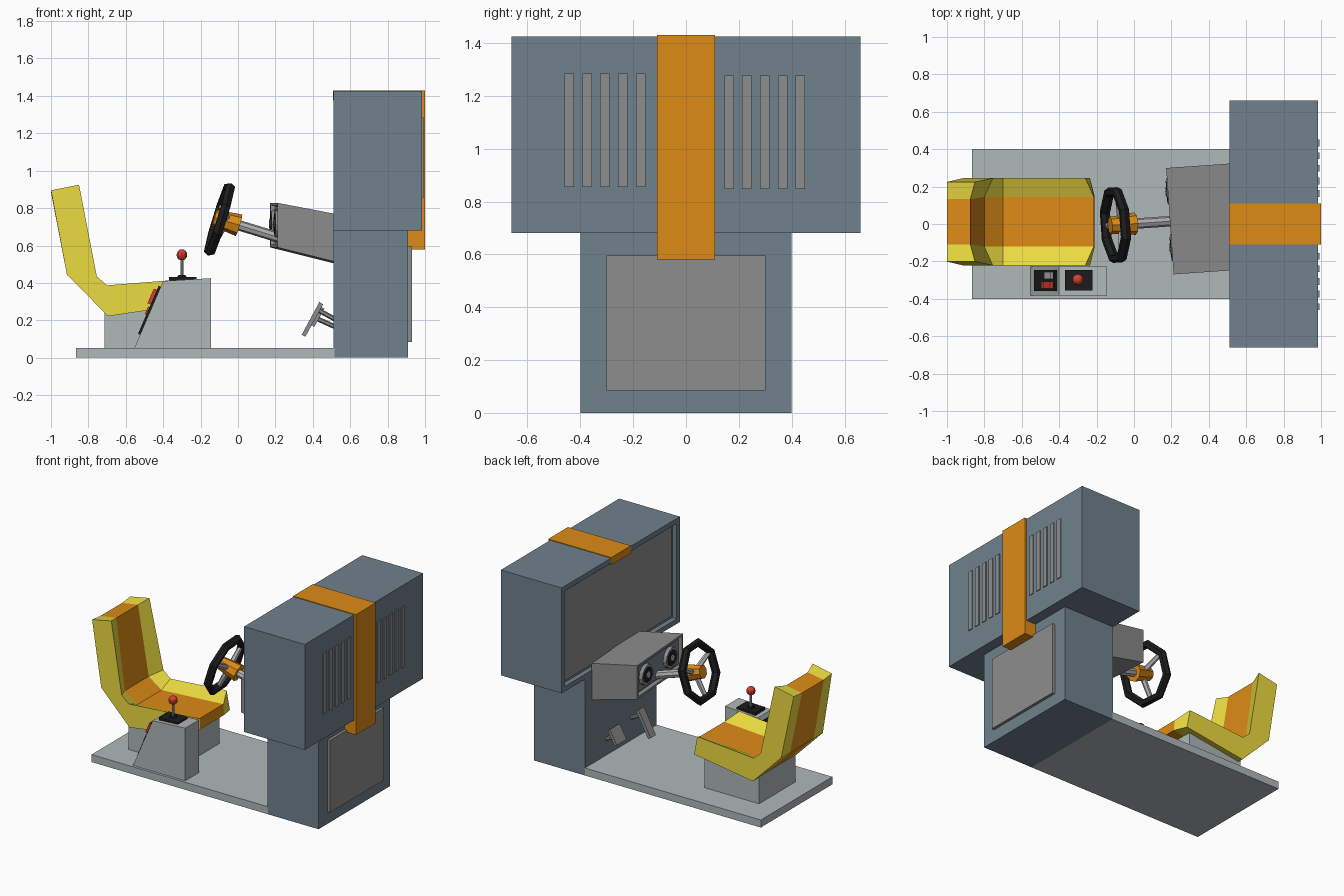
import bpy, bmesh, math
from mathutils import Matrix, Vector

if "Cube" in bpy.data.objects:
    bpy.data.objects.remove(bpy.data.objects["Cube"])

def material(name, col):
    m = bpy.data.materials.new(name)
    m.diffuse_color = (*col, 1)
    m.use_nodes = True
    m.node_tree.nodes["Principled BSDF"].inputs["Base Color"].default_value = m.diffuse_color
    return m

BLUE = material("slate", (.16, .22, .27))
ORANGE = material("orange", (.73, .26, .008))
YELLOW = material("yellow", (.83, .70, .05))
LIGHT = material("light_grey", (.43, .48, .48))
GREY = material("grey", (.27, .27, .27))
METAL = material("metal", (.45, .45, .47))
BLACK = material("black", (.012, .012, .012))
RED = material("red", (.68, .05, .03))
I = Matrix.Identity(4)

def finish(name, bm, mats, M=I):
    bmesh.ops.recalc_face_normals(bm, faces=bm.faces)
    me = bpy.data.meshes.new(name)
    bm.to_mesh(me)
    bm.free()
    for m in mats:
        me.materials.append(m)
    ob = bpy.data.objects.new(name, me)
    ob.matrix_world = M
    bpy.context.collection.objects.link(ob)
    return ob

def prism(name, prof, y0, y1, mat, M=I, recess=None):
    """Extrude an xz profile along y; recess = (margin, depth) sinks the -x face."""
    bm = bmesh.new()
    f = bm.faces.new([bm.verts.new((x, y0, z)) for x, z in prof])
    r = bmesh.ops.extrude_face_region(bm, geom=[f])
    for v in r["geom"]:
        if isinstance(v, bmesh.types.BMVert):
            v.co.y = y1
    bmesh.ops.recalc_face_normals(bm, faces=bm.faces)
    if recess:
        front = min(bm.faces, key=lambda q: q.normal.x)
        bmesh.ops.inset_region(bm, faces=[front], thickness=recess[0])
        bmesh.ops.inset_region(bm, faces=[front], thickness=.006, depth=-recess[1])
    return finish(name, bm, [mat], M)

def box(name, x0, x1, y0, y1, z0, z1, mat, M=I):
    return prism(name, [(x0, z0), (x1, z0), (x1, z1), (x0, z1)], y0, y1, mat, M)

def rod(name, a, b, r0, r1, mat, M=I, sides=8):
    """Tapered cylinder between two points."""
    a, b = Vector(a), Vector(b)
    bm = bmesh.new()
    bmesh.ops.create_cone(bm, cap_ends=True, segments=sides, radius1=r0, radius2=r1,
                          depth=(b - a).length)
    q = (b - a).to_track_quat('Z', 'Y').to_matrix().to_4x4()
    bm.transform(Matrix.Translation((a + b) / 2) @ q)
    return finish(name, bm, [mat], M)

# Floor and cabinet
box("floor_platform", -.865, .515, -.4, .4, 0, .053, LIGHT)
box("lower_cabinet", .51, .91, -.4, .4, 0, .682, BLUE)
prism("upper_cabinet", [(.51, .68), (.985, .68), (.985, 1.425), (.51, 1.425)],
      -.66, .66, BLUE, recess=(.05, .03))
box("screen", .535, .545, -.604, .604, .736, 1.369, GREY)
prism("cabinet_stripe", [(.508, 1.43), (1, 1.43), (1, .58), (.905, .58), (.905, .685),
                         (.97, .685), (.97, 1.376), (.508, 1.376)], -.11, .11, ORANGE)
box("rear_service_panel", .9, .93, -.3, .3, .085, .595, GREY)
for i in range(5):
    for side, y, z in (("left", -.46, .855), ("right", .145, .847)):
        y += i * .0675
        box(f"vent_{side}_{i + 1}", .975, .991, y, y + .036, z, z + .43, GREY)

# Dashboard, turned slightly
D = Matrix.Translation((.192, .015, 0)) @ Matrix.Rotation(math.radians(4), 4, 'Z')
prism("dashboard", [(0, .59), (.34, .505), (.34, .763), (0, .828)], -.285, .285,
      GREY, D, recess=(.02, .025))
box("dash_panel", .018, .028, -.258, .258, .62, .795, BLUE, D)
for n, y in (("left", .16), ("right", -.14)):
    rod(f"gauge_rim_{n}", (.03, y, .715), (-.005, y, .715), .075, .07, GREY, D, 12)
    rod(f"gauge_face_{n}", (.0, y, .715), (-.008, y, .715), .055, .055, BLACK, D, 12)
    rod(f"gauge_cap_{n}", (.0, y, .715), (-.014, y, .715), .025, .022, METAL, D, 8)

# Steering wheel: local z runs along the column, local x points up the wheel
W = D @ Matrix.Translation((-.292, 0, .74)) @ Matrix.Rotation(math.radians(-73), 4, 'Y')
bpy.ops.mesh.primitive_torus_add(major_segments=8, minor_segments=6,
                                 major_radius=.19, minor_radius=.028)
rim = bpy.context.object
rim.name = "steering_wheel_rim"
rim.data.materials.append(BLACK)
rim.matrix_world = W @ Matrix.Rotation(math.radians(22.5), 4, 'Z')
rod("steering_hub", (0, 0, -.11), (0, 0, .03), .06, .045, ORANGE, W)
rod("steering_column", (0, 0, -.4), (0, 0, -.09), .028, .028, METAL, W)
for i, a in enumerate((65, 180, 295)):
    c, s = math.cos(math.radians(a)), math.sin(math.radians(a))
    rod(f"steering_spoke_{i + 1}", (.03 * c, .03 * s, -.03), (.18 * c, .18 * s, 0),
        .02, .016, METAL, W, 6)

# Pedals
prism("accelerator_pedal", [(.34, .122), (.36, .112), (.455, .285), (.435, .298)],
      -.15, -.09, GREY)
prism("brake_pedal", [(.39, .175), (.408, .165), (.462, .262), (.445, .272)],
      .105, .215, GREY)
rod("accelerator_arm", (.42, -.12, .26), (.52, -.12, .205), .013, .013, GREY, sides=6)
rod("brake_arm", (.42, .16, .21), (.52, .16, .165), .013, .013, GREY, sides=6)

# Seat: bolster and centre side profiles, skinned across the width
box("seat_pedestal", -.715, -.29, -.2, .205, .05, .30, LIGHT)
bolster = [(-1, .895), (-.85, .925), (-.755, .435), (-.70, .387), (-.26, .422),
           (-.235, .29), (-.695, .222), (-.915, .445)]
centre = [(-1, .885), (-.875, .905), (-.80, .415), (-.70, .345), (-.215, .375),
          (-.21, .30), (-.695, .225), (-.915, .445)]
bm = bmesh.new()
rings = []
for side, prof in ((-1, bolster), (-.57, centre), (.57, centre), (1, bolster)):
    rings.append([bm.verts.new((x, .012 + side * (.213 if i < 2 else .233), z))
                  for i, (x, z) in enumerate(prof)])
for k in range(3):
    for i in range(8):
        j = (i + 1) % 8
        f = bm.faces.new((rings[k][i], rings[k][j], rings[k + 1][j], rings[k + 1][i]))
        f.material_index = int(k == 1)
for r in (rings[0], rings[3]):
    bm.faces.new(r)
finish("seat", bm, [YELLOW, ORANGE])

# Side console with joystick and slanted switch panel
prism("side_console", [(-.555, .05), (-.145, .05), (-.145, .425), (-.40, .41)],
      -.382, -.228, LIGHT)
box("joystick_plate", -.37, -.222, -.355, -.245, .41, .431, BLACK)
rod("joystick_boot", (-.3, -.297, .425), (-.3, -.297, .442), .03, .018, BLACK)
rod("joystick_stick", (-.3, -.297, .43), (-.3, -.297, .54), .008, .008, METAL)
bm = bmesh.new()
bmesh.ops.create_uvsphere(bm, u_segments=10, v_segments=8, radius=.03)
finish("joystick_knob", bm, [RED], Matrix.Translation((-.3, -.297, .55)))
# Slope frame: local z climbs the slope, local -x points outward
S = Matrix.Translation((-.555, 0, .05)) @ Matrix.Rotation(math.atan2(.155, .36), 4, 'Y')
box("switch_plate", -.012, .01, -.358, -.245, .08, .36, BLACK, S)
box("red_switch", -.03, 0, -.345, -.308, .25, .335, RED, S)
box("grey_switch", -.026, 0, -.293, -.256, .25, .335, METAL, S)
box("lower_red_switch", -.02, 0, -.345, -.308, .19, .235, RED, S)
